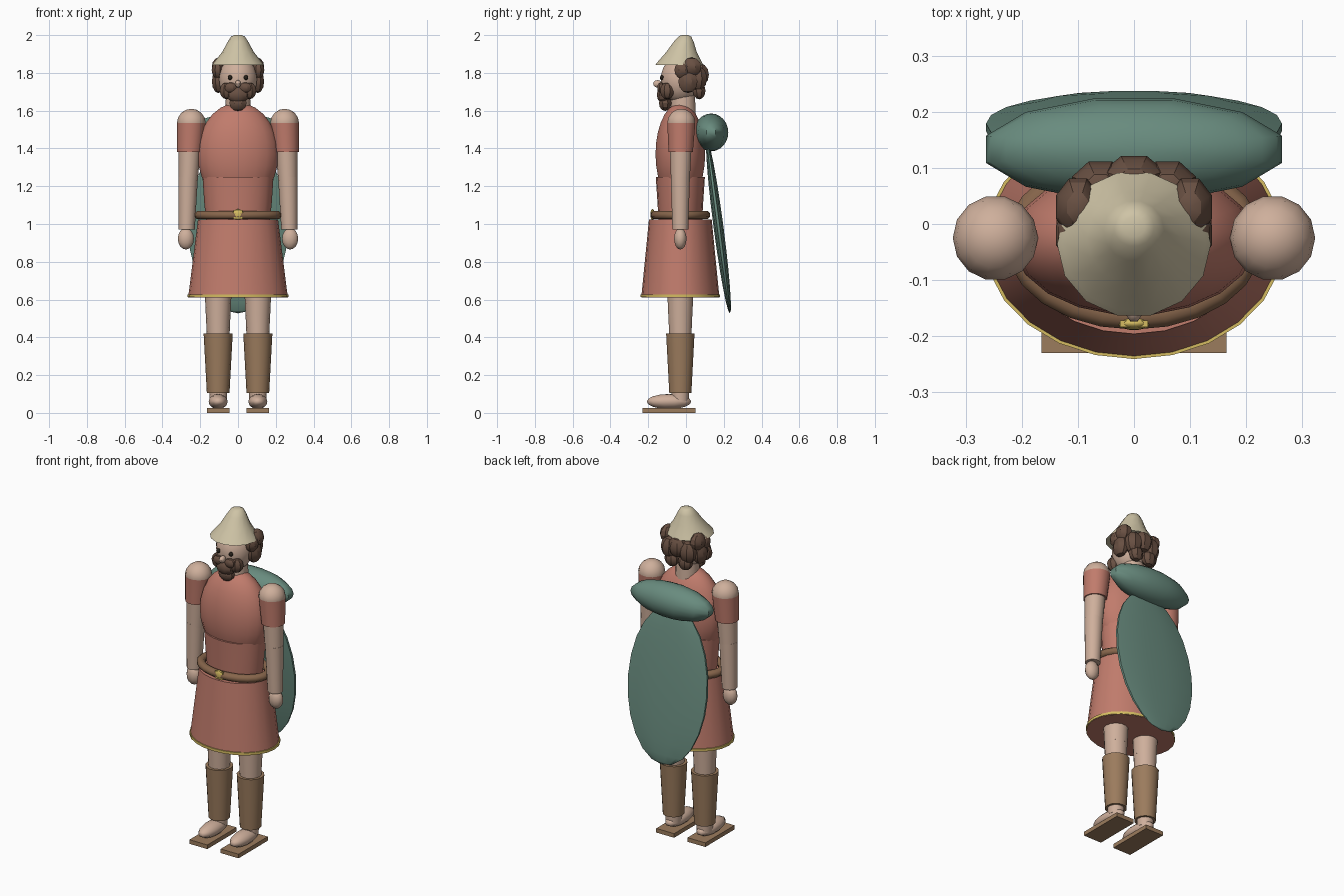
import bpy, bmesh, math
from mathutils import Matrix, Vector

if "Cube" in bpy.data.objects:
    bpy.data.objects.remove(bpy.data.objects["Cube"])

COL = {"red": (0.53, 0.20, 0.15), "skin": (0.62, 0.43, 0.33), "teal": (0.14, 0.26, 0.21),
       "leather": (0.33, 0.20, 0.11), "belt": (0.24, 0.13, 0.07), "hair": (0.14, 0.08, 0.055),
       "felt": (0.62, 0.55, 0.38), "gold": (0.66, 0.50, 0.12), "dark": (0.02, 0.015, 0.01)}
MATS = {}
for k, c in COL.items():
    MATS[k] = bpy.data.materials.new(k)
    MATS[k].diffuse_color = (*c, 1)


def finish(name, bm, mat, angle=50):
    me = bpy.data.meshes.new(name)
    bmesh.ops.recalc_face_normals(bm, faces=bm.faces)
    bm.to_mesh(me)
    bm.free()
    me.materials.append(MATS[mat])
    me.shade_smooth()
    me.set_sharp_from_angle(angle=math.radians(angle))
    ob = bpy.data.objects.new(name, me)
    bpy.context.collection.objects.link(ob)
    return ob


def ball(name, c, r, mat, seg=12, rings=8, tilt=0, angle=50):
    """Ellipsoid whose segments present a flat facet to each side."""
    bm = bmesh.new()
    m = (Matrix.Translation(c) @ Matrix.Rotation(math.radians(tilt), 4, 'X')
         @ Matrix.Diagonal((*r, 1)) @ Matrix.Rotation(math.pi / seg, 4, 'Z'))
    bmesh.ops.create_uvsphere(bm, u_segments=seg, v_segments=rings, radius=1.0, matrix=m)
    return finish(name, bm, mat, angle)


def loft(name, sections, mat, seg=14, angle=50):
    """Capped body through elliptical sections (x, y, z, rx, ry)."""
    bm = bmesh.new()
    loops = [[bm.verts.new((x + rx * math.cos(2 * math.pi * i / seg),
                            y + ry * math.sin(2 * math.pi * i / seg), z)) for i in range(seg)]
             for x, y, z, rx, ry in sections]
    for a, b in zip(loops, loops[1:]):
        for i in range(seg):
            j = (i + 1) % seg
            bm.faces.new((a[i], a[j], b[j], b[i]))
    bm.faces.new(loops[0])
    bm.faces.new(loops[-1])
    return finish(name, bm, mat, angle)


def box(name, c, s, mat):
    bm = bmesh.new()
    bmesh.ops.create_cube(bm, size=1, matrix=Matrix.Translation(c) @ Matrix.Diagonal((*s, 1)))
    return finish(name, bm, mat)


def ring(name, c, rx, ry, w, h, mat, seg=24, sides=8):
    """Elliptical hoop with a rounded section."""
    bm = bmesh.new()
    g = []
    for i in range(seg):
        a = 2 * math.pi * i / seg
        row = []
        for j in range(sides):
            b = 2 * math.pi * (j + 0.5) / sides
            d = w * math.cos(b)
            row.append(bm.verts.new((c[0] + (rx + d) * math.cos(a), c[1] + (ry + d) * math.sin(a),
                                     c[2] + h * math.sin(b))))
        g.append(row)
    for i in range(seg):
        for j in range(sides):
            n, k = (i + 1) % seg, (j + 1) % sides
            bm.faces.new((g[i][j], g[n][j], g[n][k], g[i][k]))
    return finish(name, bm, mat)


Y = -0.03  # body axis

# Legs and arms, both sides
for side, s in (("left", -1), ("right", 1)):
    x = 0.105 * s
    box(side + "_sole", (x, -0.09, 0.0125), (0.12, 0.28, 0.025), "leather")
    ball(side + "_foot", (x, -0.09, 0.06), (0.052, 0.122, 0.04), "skin")
    loft(side + "_calf", [(x, Y, 0.06, 0.045, 0.045), (x, Y, 0.54, 0.066, 0.066)], "skin")
    loft(side + "_thigh", [(x, Y, 0.51, 0.065, 0.065), (x, Y, 0.95, 0.085, 0.085)], "skin")
    loft(side + "_boot", [(x, Y, 0.105, 0.06, 0.06), (x, Y, 0.42, 0.077, 0.077)], "leather")
    ball(side + "_shoulder", (0.247 * s, -0.025, 1.535), (0.076, 0.076, 0.075), "skin", 14)
    loft(side + "_sleeve", [(0.256 * s, -0.028, 1.38, 0.066, 0.066),
                            (0.247 * s, -0.025, 1.535, 0.076, 0.076)], "red")
    loft(side + "_upper_arm", [(0.264 * s, -0.03, 1.23, 0.051, 0.051),
                               (0.252 * s, -0.027, 1.5, 0.063, 0.063)], "skin")
    loft(side + "_forearm", [(0.272 * s, -0.03, 0.97, 0.043, 0.043),
                             (0.264 * s, -0.03, 1.25, 0.052, 0.052)], "skin")
    ball(side + "_hand", (0.276 * s, -0.03, 0.922), (0.044, 0.034, 0.057), "skin")

# Tunic: skirt, hem, waist, chest
loft("skirt", [(0, Y, 0.61, 0.264, 0.207), (0, Y, 1.025, 0.212, 0.166)], "red", 24)
ring("hem_trim", (0, Y, 0.62), 0.262, 0.205, 0.008, 0.011, "gold", 24, 4)
loft("waist", [(0, Y, 1.0, 0.165, 0.115), (0, Y, 1.1, 0.178, 0.12), (0, Y, 1.25, 0.188, 0.13)], "red", 20)
ball("chest", (0, Y, 1.37), (0.217, 0.133, 0.272), "red", 20, 14)
ring("belt", (0, Y, 1.047), 0.207, 0.135, 0.025, 0.023, "belt")
box("belt_buckle_plate", (0, -0.178, 1.05), (0.05, 0.012, 0.046), "gold")
ball("belt_buckle", (0, -0.177, 1.05), (0.031, 0.012, 0.029), "gold")

# Cloak rolled over the shoulders and hanging behind
ball("cloak_roll", (0, 0.133, 1.485), (0.273, 0.094, 0.1), "teal", 12, 12)
ball("cloak", (0, 0.172, 0.985), (0.273, 0.027, 0.462), "teal", 12, 12, 7.5)

# Head and face
loft("neck", [(0, -0.015, 1.55, 0.07, 0.07), (0, -0.015, 1.72, 0.062, 0.062)], "skin")
ball("head", (0, -0.03, 1.765), (0.102, 0.106, 0.125), "skin", 16, 12)
ball("nose", (0, -0.15, 1.742), (0.017, 0.026, 0.02), "skin", 8, 6)
for s in (-1, 1):
    ball("eye", (0.042 * s, -0.128, 1.775), (0.013, 0.011, 0.013), "dark", 8, 6)
    ball("moustache", (0.038 * s, -0.132, 1.722), (0.034, 0.022, 0.028), "hair", 8, 6, 0, 30)
    ball("cheek_beard", (0.06 * s, -0.1, 1.705), (0.04, 0.04, 0.045), "hair", 8, 6, 0, 30)
    # Curls at the temples, behind the ears and at the nape
    for p, r in (((0.108, -0.02, 1.815), (0.034, 0.045, 0.045)), ((0.105, 0.01, 1.755), (0.036, 0.055, 0.062)),
                 ((0.1, 0.03, 1.832), (0.042, 0.055, 0.05)), ((0.06, 0.065, 1.77), (0.055, 0.05, 0.065)),
                 ((0.045, 0.07, 1.705), (0.045, 0.036, 0.045))):
        ball("hair_curl", (p[0] * s, p[1], p[2]), r, "hair", 8, 6, 0, 30)
ball("back_hair", (0, 0.075, 1.79), (0.06, 0.05, 0.06), "hair", 8, 6, 0, 30)
ball("beard", (0, -0.115, 1.685), (0.06, 0.042, 0.048), "hair", 10, 6, 0, 30)
ball("beard_tip", (0, -0.11, 1.64), (0.05, 0.036, 0.042), "hair", 8, 6, 0, 30)

# Conical felt cap leaning back
loft("cap", [(0, -0.036, 1.842, 0.137, 0.13), (0, -0.034, 1.855, 0.128, 0.122),
             (0, -0.024, 1.91, 0.084, 0.083), (0, -0.012, 1.965, 0.054, 0.054),
             (0, -0.006, 1.993, 0.036, 0.034), (0, -0.005, 2.0, 0.02, 0.018)], "felt", 14)

for m in bpy.data.materials:
    if m.users and not m.is_grease_pencil:
        m.use_nodes = True
        m.node_tree.nodes["Principled BSDF"].inputs["Base Color"].default_value = m.diffuse_color
